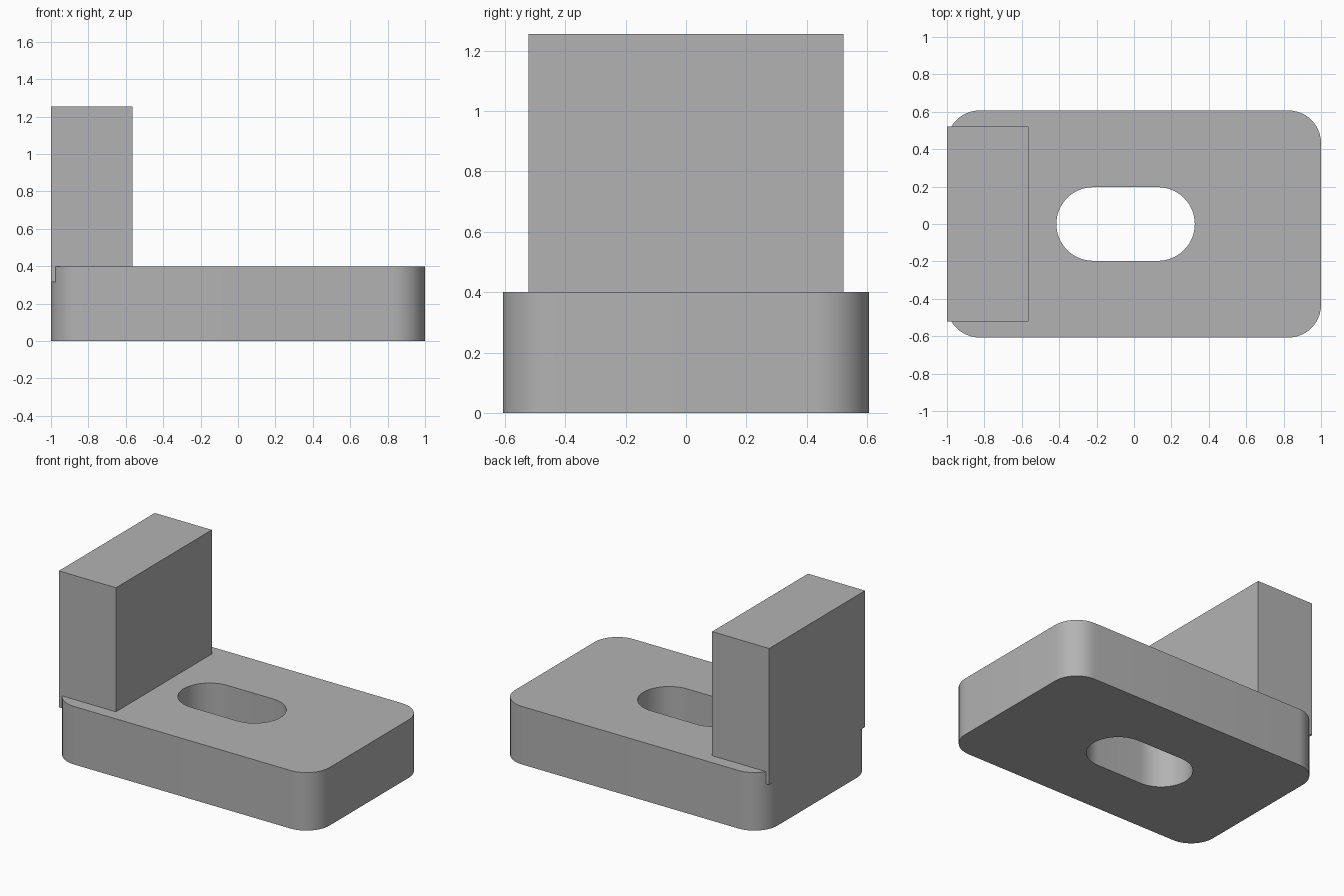
import bpy, bmesh, math
from math import cos, sin, pi

cube = bpy.data.objects.get("Cube")
if cube:
    bpy.data.objects.remove(cube, do_unlink=True)

grey = bpy.data.materials.new("plain grey")
grey.use_nodes = True
colour = (0.45, 0.45, 0.45, 1)
grey.diffuse_color = colour
grey.node_tree.nodes["Principled BSDF"].inputs["Base Color"].default_value = colour


def rounded_outline(x0, x1, half_y, radius, steps):
    """Rectangle outline with round corners, counter-clockwise."""
    points = []
    inner_y = half_y - radius
    centres = [(x1 - radius, inner_y), (x0 + radius, inner_y),
               (x0 + radius, -inner_y), (x1 - radius, -inner_y)]
    for corner, (cx, cy) in enumerate(centres):
        for i in range(steps + 1):
            a = (corner + i / steps) * pi / 2
            points.append((cx + radius * cos(a), cy + radius * sin(a)))
    return points


def finish(name, bm):
    bmesh.ops.recalc_face_normals(bm, faces=bm.faces[:])
    mesh = bpy.data.meshes.new(name)
    bm.to_mesh(mesh)
    bm.free()
    mesh.materials.append(grey)
    obj = bpy.data.objects.new(name, mesh)
    bpy.context.collection.objects.link(obj)
    return obj


def slab(name, outlines, z0, z1):
    """Extrude an outline, with any further outlines as holes."""
    bm = bmesh.new()
    for outline in outlines:
        verts = [bm.verts.new((x, y, z0)) for x, y in outline]
        for i, v in enumerate(verts):
            bm.edges.new((v, verts[i - 1]))
    # Slots whose ends meet in a full half circle repeat a point
    bmesh.ops.remove_doubles(bm, verts=bm.verts[:], dist=1e-5)
    bmesh.ops.triangle_fill(bm, use_beauty=True, use_dissolve=False,
                            edges=bm.edges[:], normal=(0, 0, 1))
    result = bmesh.ops.extrude_face_region(bm, geom=bm.faces[:], use_keep_orig=True)
    top = [v for v in result["geom"] if isinstance(v, bmesh.types.BMVert)]
    bmesh.ops.translate(bm, verts=top, vec=(0, 0, z1 - z0))
    return finish(name, bm)


# Base plate with rounded corners and a long slot through it
base = slab("base_plate",
            [rounded_outline(-1, 1, 0.607, 0.175, 12),
             rounded_outline(-0.415, 0.325, 0.197, 0.197, 16)],
            0, 0.4)
bpy.ops.object.select_all(action="DESELECT")
base.select_set(True)
bpy.context.view_layer.objects.active = base
bpy.ops.object.shade_smooth_by_angle(angle=math.radians(30))

# Upright block, let into the plate so its lower corners stand proud
slab("upright_block",
     [[(-1, -0.522), (-0.565, -0.522), (-0.565, 0.522), (-1, 0.522)]],
     0.315, 1.255)
